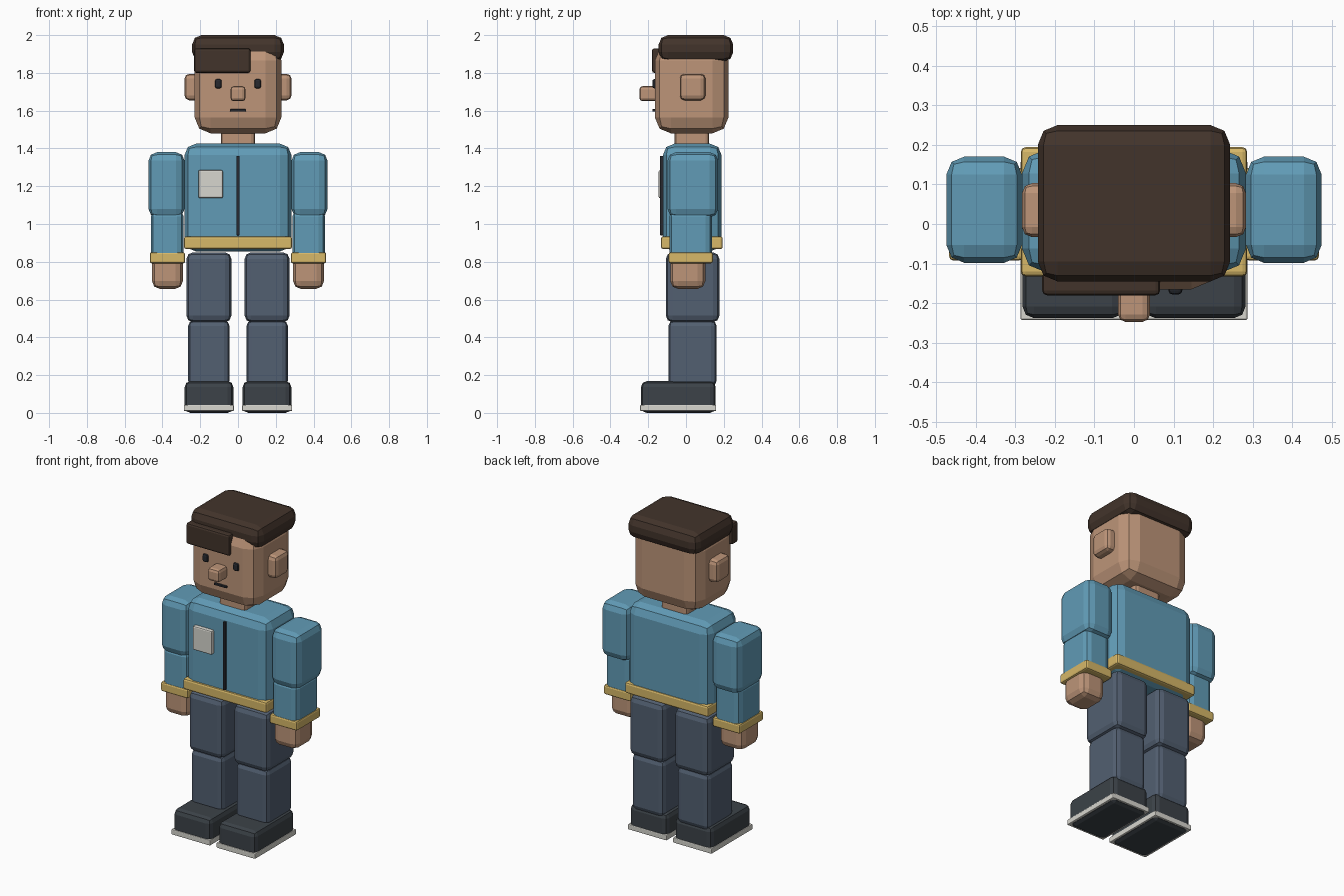
import bpy, bmesh
from mathutils import Vector


def material(name, rgb):
    m = bpy.data.materials.new(name)
    m.diffuse_color = (*rgb, 1)
    return m


SKIN = material("skin", (0.51, 0.30, 0.19))
HAIR = material("hair", (0.055, 0.034, 0.024))
BLUE = material("jacket_blue", (0.12, 0.33, 0.47))
GOLD = material("trim_gold", (0.68, 0.48, 0.14))
NAVY = material("trouser_navy", (0.085, 0.115, 0.165))
SHOE = material("shoe_dark", (0.045, 0.055, 0.065))
PALE = material("pale", (0.68, 0.67, 0.62))
DARK = material("dark", (0.02, 0.022, 0.028))


def box(name, x, y, z, mat, bevel=0.0, segments=2):
    """Bevelled, flat shaded box from (min, max) ranges."""
    lo, hi = Vector((x[0], y[0], z[0])), Vector((x[1], y[1], z[1]))
    size, mid = hi - lo, (hi + lo) / 2
    bm = bmesh.new()
    bmesh.ops.create_cube(bm, size=1)
    bmesh.ops.scale(bm, vec=size, verts=bm.verts)
    if bevel:
        bmesh.ops.bevel(bm, geom=bm.edges[:], offset=bevel, segments=segments,
                        profile=0.5, affect='EDGES', clamp_overlap=True)
    me = bpy.data.meshes.new(name)
    bm.to_mesh(me)
    bm.free()
    me.materials.append(mat)
    ob = bpy.data.objects.new(name, me)
    ob.location = mid
    bpy.context.collection.objects.link(ob)
    return ob


def pair(name, x, y, z, mat, bevel=0.0, segments=2):
    """The same box on both sides of x = 0."""
    box(name + "_left", x, y, z, mat, bevel, segments)
    box(name + "_right", (-x[1], -x[0]), y, z, mat, bevel, segments)


# Head and face
box("head", (-0.23, 0.23), (-0.165, 0.225), (1.48, 1.95), SKIN, 0.085)
box("hair_cap", (-0.243, 0.243), (-0.145, 0.25), (1.86, 2.0), HAIR, 0.05)
box("hair_fringe", (-0.232, 0.066), (-0.18, -0.12), (1.80, 1.93), HAIR, 0.012)
pair("ear", (0.20, 0.283), (-0.033, 0.103), (1.655, 1.795), SKIN, 0.025)
box("nose", (-0.04, 0.04), (-0.247, -0.15), (1.65, 1.73), SKIN, 0.018)
pair("eye", (0.087, 0.122), (-0.178, -0.15), (1.718, 1.767), DARK, 0.01)
box("mouth", (-0.042, 0.042), (-0.178, -0.15), (1.596, 1.608), DARK, 0.003)
box("neck", (-0.09, 0.09), (-0.06, 0.122), (1.38, 1.52), SKIN, 0.02)

# Jacket
box("torso", (-0.283, 0.283), (-0.122, 0.188), (0.855, 1.425), BLUE, 0.06)
box("waistband", (-0.286, 0.286), (-0.132, 0.194), (0.867, 0.935), GOLD, 0.012)
box("zip", (-0.008, 0.008), (-0.138, -0.11), (0.94, 1.36), DARK, 0.003)
box("chest_badge", (-0.21, -0.08), (-0.145, -0.11), (1.137, 1.285), PALE, 0.008)

# Arms
pair("upper_arm", (0.283, 0.474), (-0.098, 0.17), (1.035, 1.38), BLUE, 0.045)
pair("forearm", (0.288, 0.461), (-0.088, 0.138), (0.80, 1.075), BLUE, 0.035)
pair("cuff", (0.28, 0.467), (-0.092, 0.142), (0.792, 0.85), GOLD, 0.01)
pair("hand", (0.292, 0.455), (-0.083, 0.102), (0.657, 0.83), SKIN, 0.04)

# Legs
pair("thigh", (0.035, 0.273), (-0.107, 0.177), (0.48, 0.85), NAVY, 0.035)
pair("shin", (0.045, 0.264), (-0.093, 0.162), (0.14, 0.49), NAVY, 0.03)

# Shoes
pair("shoe", (0.025, 0.282), (-0.238, 0.157), (0.0, 0.168), SHOE, 0.03)
pair("sole", (0.022, 0.287), (-0.243, 0.16), (0.01, 0.043), PALE, 0.005)
